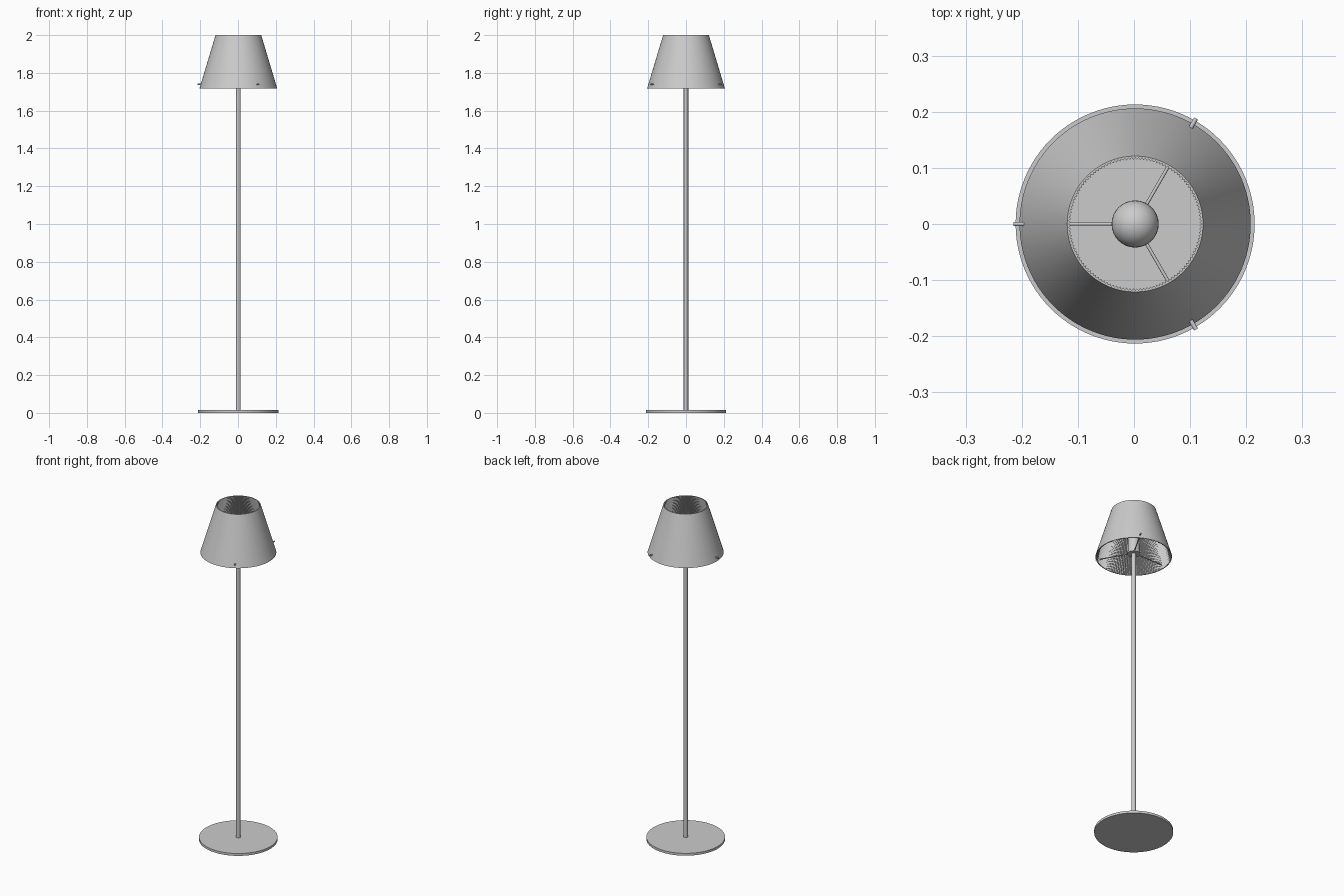
import bpy
import bmesh
import math
from mathutils import Vector

cube = bpy.data.objects.get("Cube")
if cube:
    bpy.data.objects.remove(cube, do_unlink=True)

CENTRE = Vector((0.002, 0, 0))

grey = bpy.data.materials.new("light grey")
grey.use_nodes = True
grey.diffuse_color = (0.6, 0.6, 0.6, 1)
grey.node_tree.nodes["Principled BSDF"].inputs["Base Color"].default_value = (0.6, 0.6, 0.6, 1)


def finish(obj, name):
    """Name the part, colour it and smooth its gentle edges."""
    obj.name = name
    obj.data.materials.clear()
    obj.data.materials.append(grey)
    bpy.ops.object.select_all(action="DESELECT")
    obj.select_set(True)
    bpy.context.view_layer.objects.active = obj
    bpy.ops.object.shade_smooth_by_angle(angle=math.radians(35))
    return obj


def rod(name, start, end, radius, sides=24):
    """Cylinder between two points."""
    start, end = Vector(start), Vector(end)
    axis = end - start
    bpy.ops.mesh.primitive_cylinder_add(
        vertices=sides, radius=radius, depth=axis.length,
        location=CENTRE + (start + end) / 2,
        rotation=axis.to_track_quat("Z", "Y").to_euler())
    return finish(bpy.context.object, name)


# Base plate and pole
rod("base_plate", (0, 0, 0), (0, 0, 0.014), 0.213, 96)
rod("pole", (0, 0, 0), (0, 0, 1.74), 0.012)

# Socket with its lower disc, and the round bulb
rod("socket_disc", (0, 0, 1.733), (0, 0, 1.743), 0.036, 32)
rod("socket", (0, 0, 1.743), (0, 0, 1.83), 0.032, 32)
bpy.ops.mesh.primitive_uv_sphere_add(
    segments=32, ring_count=16, radius=0.042, location=CENTRE + Vector((0, 0, 1.855)))
finish(bpy.context.object, "bulb")

# Three spokes that carry the shade, with thicker pins poking through it
for i, angle in enumerate((60, 180, 300)):
    a = math.radians(angle)
    out = Vector((math.cos(a), math.sin(a), 0))
    height = Vector((0, 0, 1.739))
    rod(f"spoke_{i + 1}", height + out * 0.01, height + out * 0.2, 0.003, 12)
    rod(f"pin_{i + 1}", height + out * 0.19, height + out * 0.217, 0.004, 12)

# Conical shade: smooth outside, finely pleated inside
PLEATS = 120
bm = bmesh.new()


def ring(radius, z, pleat=0.0):
    verts = []
    for i in range(PLEATS * 2):
        a = math.pi * i / PLEATS
        r = radius - pleat * (i % 2)
        verts.append(bm.verts.new((r * math.cos(a), r * math.sin(a), z)))
    return verts


loops = [ring(0.206, 1.717), ring(0.121, 2.0),
         ring(0.1185, 2.0, 0.004), ring(0.2035, 1.717, 0.005)]
for k, low in enumerate(loops):
    high = loops[(k + 1) % len(loops)]
    for i in range(PLEATS * 2):
        j = (i + 1) % (PLEATS * 2)
        bm.faces.new((low[i], low[j], high[j], high[i]))
bmesh.ops.recalc_face_normals(bm, faces=bm.faces)
mesh = bpy.data.meshes.new("shade")
bm.to_mesh(mesh)
bm.free()
shade = bpy.data.objects.new("shade", mesh)
shade.location = CENTRE
bpy.context.collection.objects.link(shade)
finish(shade, "shade")
